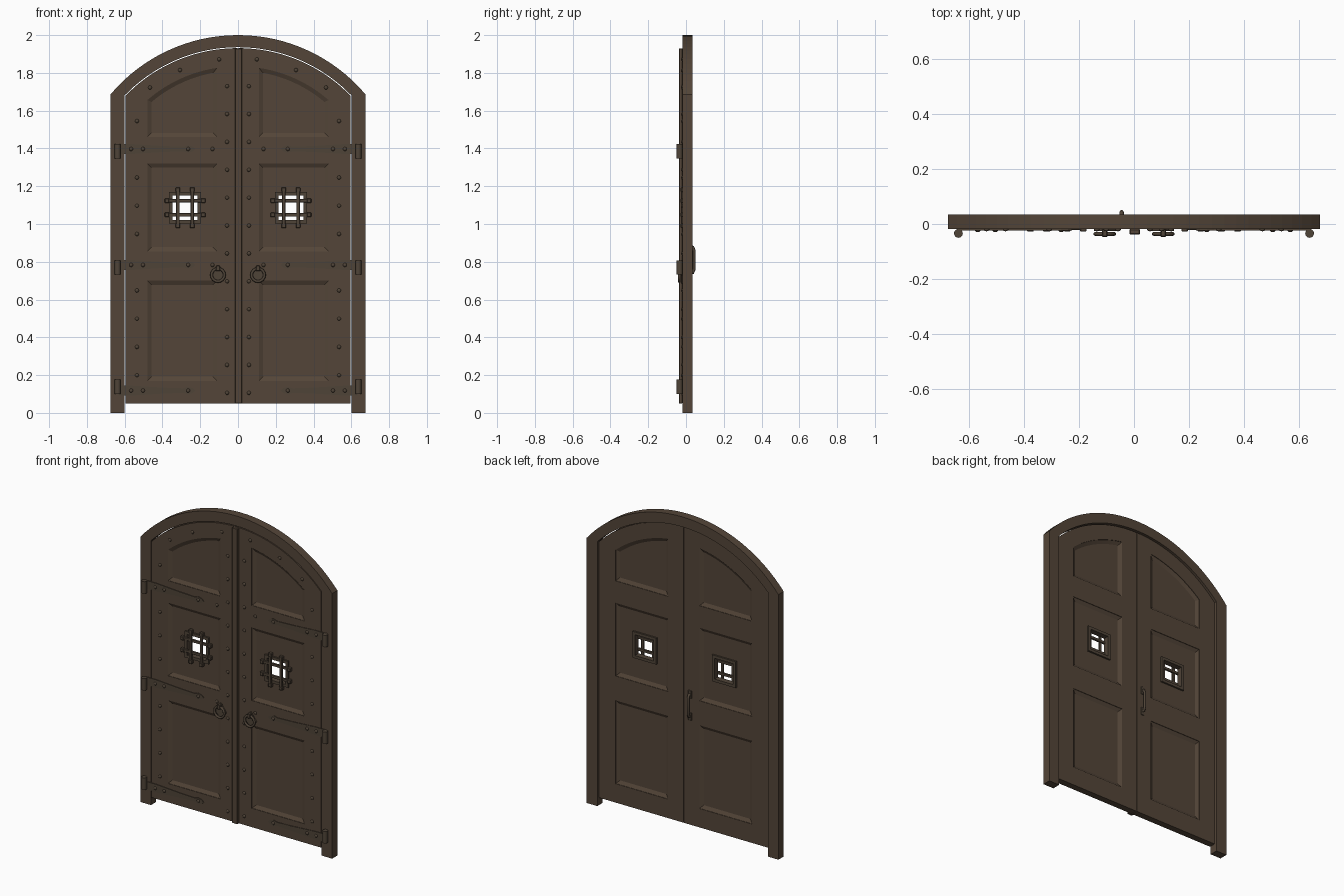
import bpy, bmesh, math
from mathutils import Vector

if "Cube" in bpy.data.objects:
    bpy.data.objects.remove(bpy.data.objects["Cube"])


def material(name, rgb):
    m = bpy.data.materials.new(name)
    m.diffuse_color = (*rgb, 1)
    m.use_nodes = True
    m.node_tree.nodes["Principled BSDF"].inputs["Base Color"].default_value = m.diffuse_color
    return m


WOOD = material("dark_brown_wood", (0.088, 0.060, 0.040))
IRON = material("aged_iron", (0.078, 0.057, 0.039))
ARC_Z = 1.102                    # centre height shared by the inner arches
FRONT, BACK = -0.019, 0.023      # faces of the door leaves


def finish(name, bm, mat, smooth=False):
    bmesh.ops.recalc_face_normals(bm, faces=bm.faces)
    me = bpy.data.meshes.new(name)
    bm.to_mesh(me)
    bm.free()
    ob = bpy.data.objects.new(name, me)
    bpy.context.collection.objects.link(ob)
    me.materials.append(mat)
    if smooth:
        bpy.context.view_layer.objects.active = ob
        ob.select_set(True)
        bpy.ops.object.shade_smooth_by_angle(angle=math.radians(40))
        ob.select_set(False)
    return ob


def loft(name, rings, mat):
    """Skin a closed solid through (outline, y) rings, outline points are (x, z)."""
    bm = bmesh.new()
    loops = [[bm.verts.new((x, y, z)) for x, z in pts] for pts, y in rings]
    n = len(loops[0])
    for a, b in zip(loops, loops[1:]):
        for i in range(n):
            bm.faces.new((a[i], a[(i + 1) % n], b[(i + 1) % n], b[i]))
    bm.faces.new(loops[0])
    bm.faces.new(loops[-1])
    return finish(name, bm, mat)


def box(name, x0, x1, y0, y1, z0, z1, mat, bevel=0):
    bm = bmesh.new()
    bmesh.ops.create_cube(bm, size=1)
    for v in bm.verts:
        v.co = ((x0 + x1) / 2 + v.co.x * (x1 - x0), (y0 + y1) / 2 + v.co.y * (y1 - y0),
                (z0 + z1) / 2 + v.co.z * (z1 - z0))
    if bevel:
        bmesh.ops.bevel(bm, geom=bm.edges[:], offset=bevel, segments=1, affect='EDGES')
    return finish(name, bm, mat)


def rect(x0, x1, z0, z1):
    return [(x0, z0), (x1, z0), (x1, z1), (x0, z1)]


def arched(x0, x1, z0, r, n=16):
    """Rectangle whose top edge follows the arch of radius r."""
    xs = [x1 + (x0 - x1) * i / n for i in range(n + 1)]
    return [(x0, z0), (x1, z0)] + [(x, ARC_Z + math.sqrt(r * r - x * x)) for x in xs]


def panel_outline(s, z0, z1, d):
    a, b = sorted((s * (0.11 + d), s * (0.48 - d)))
    return arched(a, b, z0 + d, 0.733 - d) if z1 is None else rect(a, b, z0 + d, z1 - d)


def cut(ob, cutter):
    mod = ob.modifiers.new("cut", 'BOOLEAN')
    mod.operation, mod.object, mod.solver = 'DIFFERENCE', cutter, 'EXACT'
    bpy.context.view_layer.objects.active = ob
    bpy.ops.object.modifier_apply(modifier=mod.name)
    bpy.data.objects.remove(cutter)


def cylinder(name, x, y, z0, z1, r, mat):
    bm = bmesh.new()
    bmesh.ops.create_cone(bm, cap_ends=True, segments=16, radius1=r, radius2=r, depth=z1 - z0)
    bmesh.ops.translate(bm, verts=bm.verts, vec=(x, y, (z0 + z1) / 2))
    return finish(name, bm, mat, True)


def tube(name, pts, r, mat, cyclic=False):
    cu = bpy.data.curves.new(name, 'CURVE')
    cu.dimensions, cu.bevel_depth, cu.bevel_resolution, cu.use_fill_caps = '3D', r, 2, True
    sp = cu.splines.new('POLY')
    sp.points.add(len(pts) - 1)
    for p, co in zip(sp.points, pts):
        p.co = (*co, 1)
    sp.use_cyclic_u = cyclic
    cu.materials.append(mat)
    ob = bpy.data.objects.new(name, cu)
    bpy.context.collection.objects.link(ob)


def studs(name, places, y, r=0.0105):
    """Domed nail heads facing the front."""
    bm = bmesh.new()
    for x, z in places:
        made = bmesh.ops.create_uvsphere(bm, u_segments=10, v_segments=6, radius=r)
        for v in made['verts']:
            v.co = Vector((x, y, z)) + Vector((v.co.x, v.co.y * 0.75, v.co.z))
    return finish(name, bm, IRON, True)


# Outer frame: two posts joined by a segmental arch
N = 32
R_OUT, Z_OUT, R_IN = 0.8825, 1.1175, 0.834
frame = [(0.675, 0), (0.675, 1.68)]
frame += [(R_OUT * math.sin(t), Z_OUT + R_OUT * math.cos(t))
          for t in (math.asin(0.675 / R_OUT) * (1 - 2 * i / N) for i in range(N + 1))]
frame += [(-0.675, 0), (-0.6, 0)]
frame += [(R_IN * math.sin(t), ARC_Z + R_IN * math.cos(t))
          for t in (math.asin(0.6 / R_IN) * (2 * i / N - 1) for i in range(N + 1))]
frame += [(0.6, 0)]
loft("door_frame", [(frame, -0.018), (frame, 0.035)], WOOD)

for s, side in ((-1, "left"), (1, "right")):
    # Door leaf with bevelled panel recesses on both faces
    a, b = sorted((s * 0.002, s * 0.596))
    leaf_shape = arched(a, b, 0.05, 0.829, 24)
    leaf = loft(side + "_leaf", [(leaf_shape, FRONT), (leaf_shape, BACK)], WOOD)
    for z0, z1 in ((0.17, 0.70), (0.855, 1.32), (1.46, None)):
        o, i = panel_outline(s, z0, z1, 0), panel_outline(s, z0, z1, 0.022)
        for face, sign in ((FRONT, -1), (BACK, 1)):
            cut(leaf, loft("panel_cutter", [(o, face + sign * 0.02), (o, face - sign * 0.003),
                                            (i, face - sign * 0.014)], WOOD))
    # Window opening with trim on both faces
    cx, cz, h, t = s * 0.28, 1.086, 0.068, 0.084
    cut(leaf, box("window_cutter", cx - h, cx + h, -0.1, 0.1, cz - h, cz + h, WOOD))
    trim = box(side + "_window_trim", cx - t, cx + t, -0.016, 0.02, cz - t, cz + t, IRON)
    h -= 0.002
    cut(trim, box("trim_cutter", cx - h, cx + h, -0.1, 0.1, cz - h, cz + h, IRON))

    # Window grille of crossed bars with widened ends
    for d in (-0.038, 0.038):
        box(side + "_grille_upright", cx + d - 0.009, cx + d + 0.009, -0.027, -0.015,
            cz - 0.1, cz + 0.1, IRON, 0.002)
        box(side + "_grille_crossbar", cx - 0.1, cx + 0.1, -0.022, -0.01,
            cz + d - 0.009, cz + d + 0.009, IRON, 0.002)
        for e in (-0.096, 0.096):
            for px, pz in ((cx + d, cz + e), (cx + e, cz + d)):
                box(side + "_grille_end", px - 0.012, px + 0.012, -0.028, -0.007,
                    pz - 0.012, pz + 0.012, IRON, 0.003)

    # Strap hinges with a tapering tongue, and their barrels on the posts
    for z, pin in ((1.397, 1.386), (0.783, 0.77), (0.118, 0.138)):
        top = [(0.635, 0.026), (0.56, 0.026), (0.40, 0.016), (0.29, 0.012), (0.265, 0.02),
               (0.24, 0.013)]
        outline = [(s * x, z + d) for x, d in top] + [(s * 0.225, z)]
        outline += [(s * x, z - d) for x, d in reversed(top)]
        loft(side + "_hinge_strap", [(outline, -0.018), (outline, -0.023)], IRON)
        cylinder(side + "_hinge_barrel", s * 0.637, -0.034, pin - 0.038, pin + 0.038, 0.016, IRON)
        studs(side + "_strap_studs", [(s * x, z) for x in (0.566, 0.503, 0.264)], -0.022)

    # Rows of studs along stile and arch
    rows = [(s * 0.058, 0.106 + 0.1476 * i) for i in range(12)]
    rows += [(s * 0.535, 1.545 - 0.1495 * i) for i in range(10) if i not in (1, 5)]
    rows += [(s * x, ARC_Z + math.sqrt(0.776 ** 2 - x * x)) for x in (0.10, 0.307, 0.466)]
    rows += [(s * 0.135, z) for z in (1.397, 0.783)]
    studs(side + "_leaf_studs", rows, FRONT)

    # Ring pull on a diamond plate
    rx, rz = s * 0.106, 0.73
    plate = [(rx, rz + 0.055), (rx - 0.04, rz), (rx, rz - 0.045), (rx + 0.04, rz)]
    loft(side + "_pull_plate", [(plate, -0.017), (plate, -0.026)], IRON)
    tube(side + "_pull_ring", [(rx + 0.034 * math.sin(k * math.tau / 24), -0.036,
                                rz + 0.034 * math.cos(k * math.tau / 24)) for k in range(24)],
         0.0075, IRON, True)
    box(side + "_pull_knuckle", rx - 0.01, rx + 0.01, -0.047, -0.018, rz + 0.02, rz + 0.05,
        IRON, 0.003)

# Cover strip over the meeting edges
box("meeting_strip", -0.016, 0.022, -0.038, -0.018, 0.05, 1.93, WOOD, 0.003)

# Grab handle on the rear
hx = -0.045
tube("rear_handle", [(hx, y, z) for y, z in ((0.02, 0.88), (0.036, 0.878), (0.043, 0.86),
     (0.043, 0.76), (0.036, 0.742), (0.02, 0.74))], 0.008, IRON)
for z in (0.74, 0.88):
    box("rear_handle_plate", hx - 0.012, hx + 0.012, 0.02, 0.027, z - 0.025, z + 0.025, IRON, 0.002)
